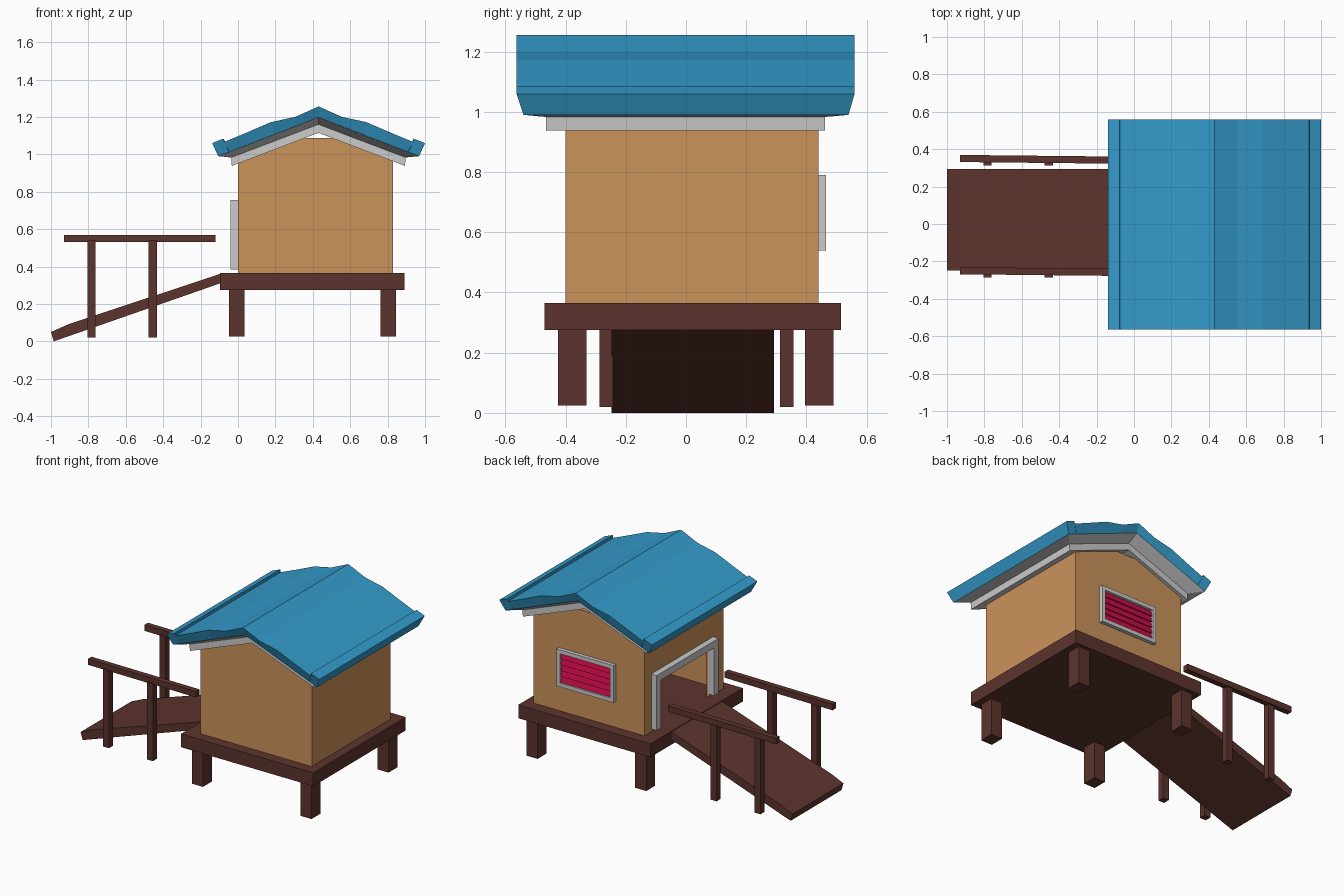
import bpy, bmesh, math
from mathutils import Matrix, Vector

if "Cube" in bpy.data.objects:
    bpy.data.objects.remove(bpy.data.objects["Cube"])


def material(name, r, g, b):
    lin = [((c / 255 + 0.055) / 1.055) ** 2.4 if c > 10 else c / 255 / 12.92 for c in (r, g, b)]
    m = bpy.data.materials.new(name)
    m.diffuse_color = (*lin, 1)
    m.use_nodes = True
    m.node_tree.nodes["Principled BSDF"].inputs["Base Color"].default_value = m.diffuse_color
    return m


WOOD = material("dark_wood", 92, 52, 45)
WALL = material("tan_wall", 203, 147, 91)
TRIM = material("light_grey", 203, 203, 203)
ROOF = material("roof_blue", 52, 155, 203)
RED = material("shutter_red", 205, 12, 72)


def finish(name, bm, mat):
    bmesh.ops.recalc_face_normals(bm, faces=bm.faces)
    me = bpy.data.meshes.new(name)
    bm.to_mesh(me)
    bm.free()
    me.materials.append(mat)
    ob = bpy.data.objects.new(name, me)
    bpy.context.collection.objects.link(ob)
    return ob


def box(name, mat, x, y, z, rot=None):
    """Box from (min, max) ranges, optionally rotated (angle, axis) about its centre."""
    bm = bmesh.new()
    size = Vector((x[1] - x[0], y[1] - y[0], z[1] - z[0]))
    centre = Vector((sum(x) / 2, sum(y) / 2, sum(z) / 2))
    turn = Matrix.Rotation(rot[0], 4, rot[1]) if rot else Matrix()
    bmesh.ops.create_cube(bm, size=1, matrix=Matrix.Translation(centre) @ turn @ Matrix.Diagonal((*size, 1)))
    return finish(name, bm, mat)


def prism(name, mat, profile, y):
    """Closed xz profile extruded along y."""
    bm = bmesh.new()
    a, b = ([bm.verts.new((px, yy, pz)) for px, pz in profile] for yy in y)
    bm.faces.new(a)
    bm.faces.new(b)
    for i in range(len(a)):
        j = (i + 1) % len(a)
        bm.faces.new((a[i], a[j], b[j], b[i]))
    return finish(name, bm, mat)


def slab(name, mat, lower, y_low, upper, y_up):
    """Bent sheet: lower and upper xz rows, each with its own y range."""
    bm = bmesh.new()
    cols = []
    for (lx, lz), (ux, uz) in zip(lower, upper):
        cols.append([bm.verts.new(p) for p in ((lx, y_low[0], lz), (ux, y_up[0], uz),
                                               (ux, y_up[1], uz), (lx, y_low[1], lz))])
    for c, d in zip(cols, cols[1:]):
        for i in range(4):
            j = (i + 1) % 4
            bm.faces.new((c[i], c[j], d[j], d[i]))
    bm.faces.new(cols[0])
    bm.faces.new(cols[-1])
    return finish(name, bm, mat)


# platform and its four legs
box("platform", WOOD, (-0.095, 0.89), (-0.47, 0.515), (0.275, 0.365))
for i, x in enumerate((-0.047, 0.763)):
    for j, y in enumerate((-0.425, 0.395)):
        box(f"platform_leg_{i}{j}", WOOD, (x, x + 0.083), (y, y + 0.095), (0.025, 0.28))

# ramp with a slight kink near its foot
prism("ramp", WOOD, [(-1.0, 0.05), (-0.985, 0.0), (-0.09, 0.312), (-0.09, 0.362), (-0.105, 0.358), (-0.91, 0.09)],
      (-0.248, 0.293))

# handrails on both sides of the ramp
for side, y in (("back", 0.346), ("front", -0.254)):
    box(f"{side}_handrail", WOOD, (-0.93, -0.12), (y - 0.019, y + 0.019), (0.53, 0.57), (math.radians(-0.6), 'Z'))
    for i, x in enumerate((-0.783, -0.456)):
        box(f"{side}_rail_post_{i}", WOOD, (x - 0.022, x + 0.022), (y - 0.033, y + 0.011), (0.02, 0.54))

# house walls with a hollow room and an open doorway
walls = prism("house_walls", WALL, [(0, 0.365), (0.83, 0.365), (0.83, 0.965), (0.51, 1.087), (0.35, 1.087), (0, 0.965)],
              (-0.40, 0.44))
for name, x, y, z in (("room_cutter", (0.02, 0.81), (-0.38, 0.42), (0.3, 0.94)),
                      ("door_cutter", (-0.1, 0.1), (-0.245, 0.325), (0.3, 0.712))):
    cutter = box(name, WALL, x, y, z)
    mod = walls.modifiers.new(name, 'BOOLEAN')
    mod.object, mod.operation, mod.solver = cutter, 'DIFFERENCE', 'EXACT'
    cutter.hide_render = True
    cutter.hide_set(True)

# door frame
for i, y in enumerate((-0.29, 0.322)):
    box(f"door_post_{i}", TRIM, (-0.04, 0.004), (y, y + 0.048), (0.385, 0.755))
box("door_lintel", TRIM, (-0.04, 0.004), (-0.245, 0.325), (0.708, 0.755))

# back window: frame, backing and tilted shutter slats
X0, X1, Z0, Z1, W = 0.215, 0.64, 0.54, 0.79, 0.026
for i, z in enumerate((Z0, Z1 - W)):
    box(f"window_rail_{i}", TRIM, (X0, X1), (0.435, 0.465), (z, z + W))
for i, x in enumerate((X0, X1 - W)):
    box(f"window_stile_{i}", TRIM, (x, x + W), (0.435, 0.465), (Z0 + W, Z1 - W))
box("window_backing", RED, (X0 + W, X1 - W), (0.438, 0.444), (Z0 + W, Z1 - W))
step = (Z1 - Z0 - 2 * W) / 5
for i in range(5):
    z = Z0 + W + step * i
    box(f"shutter_slat_{i}", RED, (X0 + W, X1 - W), (0.446, 0.452), (z, z + step), (math.radians(14), 'X'))

# grey roof trim: straight chevron, then a flared soffit up to the roof
low = [(-0.033, 0.938), (0.43, 1.115), (0.893, 0.938)]
mid = [(-0.036, 0.983), (0.43, 1.16), (0.896, 0.983)]
top = [(-0.105, 0.99), (0.43, 1.198), (0.968, 0.99)]
slab("roof_trim", TRIM, low, (-0.465, 0.462), mid, (-0.465, 0.462))
slab("roof_soffit", TRIM, mid, (-0.465, 0.462), top, (-0.54, 0.54))

# blue roof: wavy half profile mirrored about the ridge, flaring outwards
CX = 0.431
half = [(0.569, 1.06), (0.508, 1.084), (0.505, 1.066), (0.39, 1.114), (0.255, 1.172), (0.125, 1.2)]
upper = [(CX - d, z) for d, z in half] + [(CX, 1.256)] + [(CX + d, z) for d, z in reversed(half)]
lower = []
for x, z in upper:
    d = (x - CX) * 0.537 / 0.569
    lower.append((CX + d, 1.198 - abs(d) * 0.208 / 0.537))
slab("roof", ROOF, lower, (-0.54, 0.54), upper, (-0.563, 0.56))
